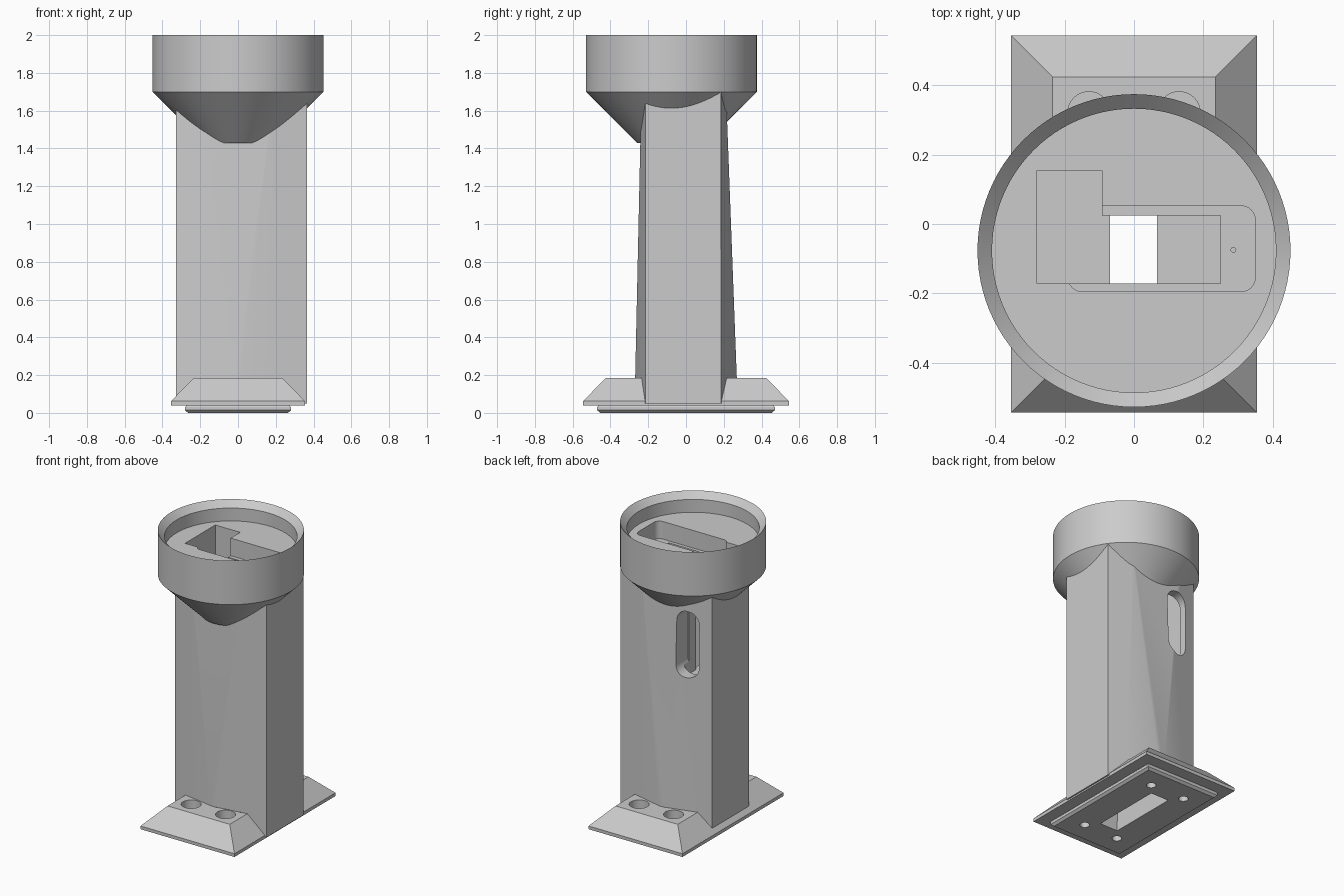
import bpy, bmesh
from math import cos, sin, pi

if "Cube" in bpy.data.objects:
    bpy.data.objects.remove(bpy.data.objects["Cube"], do_unlink=True)

grey = bpy.data.materials.new("light_grey")
grey.use_nodes = True
colour = (0.6, 0.6, 0.6, 1)
grey.diffuse_color = colour
grey.node_tree.nodes["Principled BSDF"].inputs["Base Color"].default_value = colour


def loft(name, rings):
    """Closed solid skinned through rings with equal point counts."""
    bm = bmesh.new()
    loops = [[bm.verts.new(p) for p in ring] for ring in rings]
    n = len(loops[0])
    for a, b in zip(loops, loops[1:]):
        for i in range(n):
            j = (i + 1) % n
            bm.faces.new((a[i], a[j], b[j], b[i]))
    bm.faces.new(loops[0][::-1])
    bm.faces.new(loops[-1])
    bmesh.ops.remove_doubles(bm, verts=bm.verts, dist=1e-5)
    bmesh.ops.recalc_face_normals(bm, faces=bm.faces)
    mesh = bpy.data.meshes.new(name)
    bm.to_mesh(mesh)
    bm.free()
    mesh.materials.append(grey)
    obj = bpy.data.objects.new(name, mesh)
    bpy.context.collection.objects.link(obj)
    return obj


def rect(x0, x1, y0, y1, z):
    return [(x0, y0, z), (x1, y0, z), (x1, y1, z), (x0, y1, z)]


def circle(x, y, r, z, n=32):
    return [(x + r * cos(2 * pi * i / n), y + r * sin(2 * pi * i / n), z) for i in range(n)]


def rounded(x0, x1, y0, y1, r, steps=8):
    """Outline of a rectangle with round corners."""
    corners = [(x1 - r, y1 - r), (x0 + r, y1 - r), (x0 + r, y0 + r), (x1 - r, y0 + r)]
    return [(cx + r * cos(pi / 2 * (k + i / steps)), cy + r * sin(pi / 2 * (k + i / steps)))
            for k, (cx, cy) in enumerate(corners) for i in range(steps + 1)]


def combine(target, other, operation):
    mod = target.modifiers.new(operation, 'BOOLEAN')
    mod.operation = operation
    mod.solver = 'EXACT'
    mod.object = other
    bpy.ops.object.select_all(action='DESELECT')
    bpy.context.view_layer.objects.active = target
    target.select_set(True)
    bpy.ops.object.modifier_apply(modifier=mod.name)
    bpy.data.objects.remove(other, do_unlink=True)


# Column: pointed faces at the foot that widen into flat ones at the top
def column_ring(half, front, back, z):
    left, right = -0.327, 0.365
    return [(left, -0.215, z), (-half, front, z), (half, front, z), (right, -0.215, z),
            (right, 0.185, z), (half, back, z), (-half, back, z), (left, 0.185, z)]


body = loft("stand_body", [column_ring(0, -0.272, 0.274, 0.05),
                           column_ring(0.2, -0.235, 0.21, 1.75)])

# Head: cup on a cone
HEAD_Y = -0.077
profile = [(0.182, 1.43), (0.452, 1.70), (0.452, 2.0), (0.41, 1.958), (0.41, 1.87)]
head = loft("head", [circle(0, HEAD_Y, r, z, 96) for r, z in profile])

# Base flange with sloping sides, and the pad below it
base = loft("base", [rect(-x, x, -y, y, z) for x, y, z in
                     [(0.355, 0.545, 0.04), (0.355, 0.545, 0.062), (0.235, 0.425, 0.185)]])
pad = loft("pad", [rect(-x, x, -y, y, z) for x, y, z in
                   [(0.265, 0.455, 0), (0.28, 0.47, 0.014), (0.28, 0.47, 0.03),
                    (0.27, 0.46, 0.045)]])
for part in (head, base, pad):
    combine(body, part, 'UNION')

# L-shaped pocket in the cup floor
l_shape = [(-0.28, -0.172), (0.25, -0.172), (0.25, 0.025), (-0.092, 0.025),
           (-0.092, 0.155), (-0.28, 0.155)]
pocket = loft("pocket", [[(x, y, z) for x, y in l_shape] for z in (1.05, 1.95)])

# Shallow rounded recess
outline = rounded(-0.19, 0.35, -0.195, 0.052, 0.04)
recess = loft("recess", [[(x, y, z) for x, y in outline] for z in (1.75, 1.95)])

# Cable channel down to the underside
channel = loft("channel", [rect(-0.07, 0.066, -0.245, 0.245, -0.1),
                           rect(-0.07, 0.066, -0.245, 0.245, 0.06),
                           rect(-0.07, 0.066, -0.172, 0.025, 1.1)])

# Long slot through the back face
slot_outline = rounded(-0.243, -0.085, 1.09, 1.54, 0.078)
slot = loft("slot", [[(x, y, z) for x, z in slot_outline] for y in (0.1, 0.4)])

pin = loft("pin_hole", [circle(0.287, -0.075, 0.007, z, 16) for z in (1.71, 1.8)])
cutters = [pocket, recess, channel, slot, pin]

# Bolt holes with counterbores
for x in (-0.13, 0.13):
    for y in (-0.32, 0.32):
        cutters.append(loft("counterbore", [circle(x, y, 0.062, z) for z in (0.11, 0.3)]))
        cutters.append(loft("bolt_hole", [circle(x, y, 0.03, z) for z in (-0.1, 0.15)]))
for cutter in cutters:
    combine(body, cutter, 'DIFFERENCE')

bpy.ops.object.select_all(action='DESELECT')
body.select_set(True)
bpy.context.view_layer.objects.active = body
bpy.ops.object.shade_smooth_by_angle(angle=0.45)
